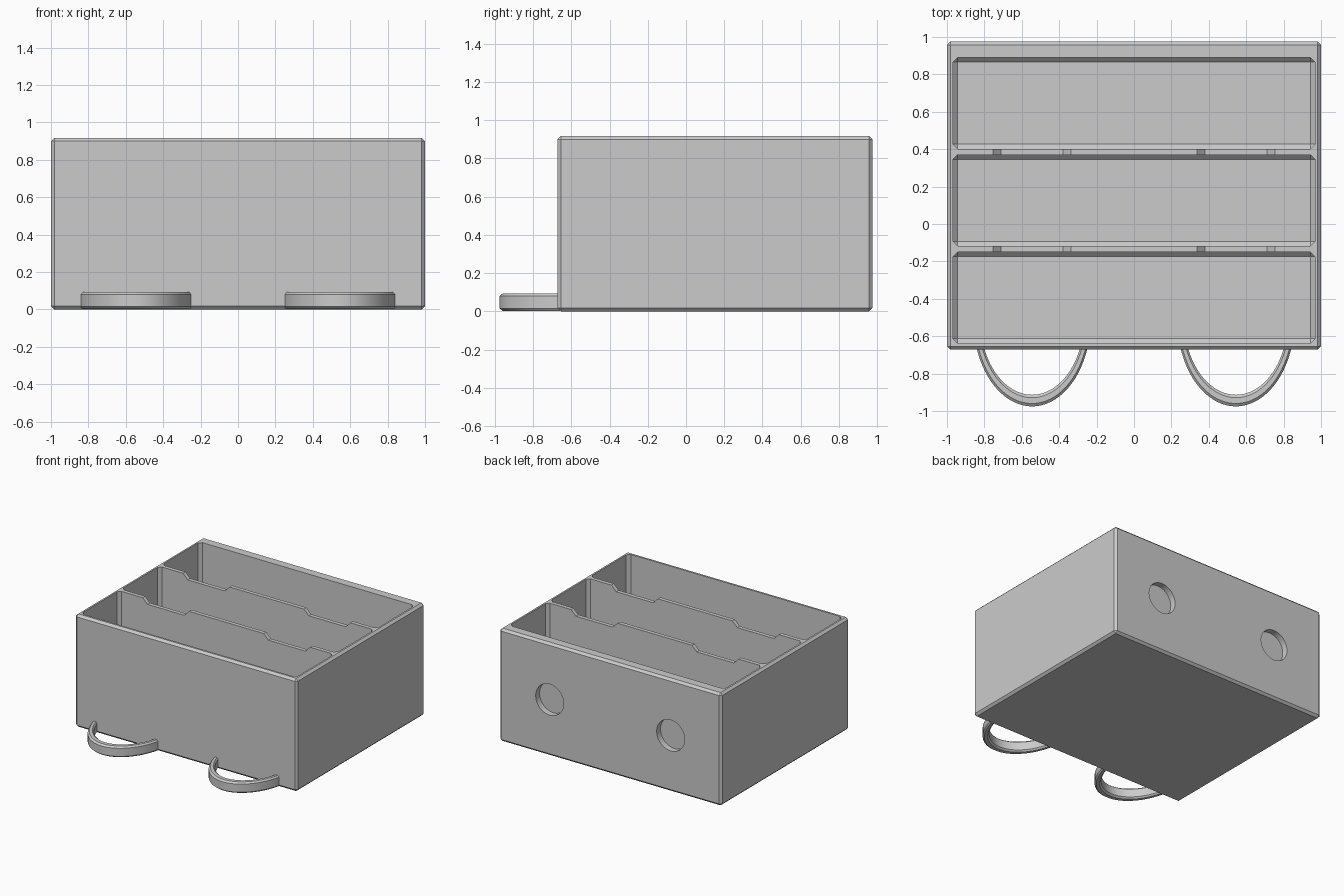
import bpy
import bmesh
import math

cube = bpy.data.objects.get("Cube")
if cube:
    bpy.data.objects.remove(cube, do_unlink=True)

grey = bpy.data.materials.new("light grey plastic")
GREY = (0.6, 0.6, 0.6, 1)
grey.use_nodes = True
grey.diffuse_color = GREY
grey.node_tree.nodes["Principled BSDF"].inputs["Base Color"].default_value = GREY

TOP, FRONT, BACK = 0.918, -0.672, 0.976
WALL, POCKET, FLOOR = 0.032, 0.488, 0.036


def finish(name, bm):
    bmesh.ops.recalc_face_normals(bm, faces=bm.faces)
    mesh = bpy.data.meshes.new(name)
    bm.to_mesh(mesh)
    bm.free()
    obj = bpy.data.objects.new(name, mesh)
    mesh.materials.append(grey)
    bpy.context.collection.objects.link(obj)
    return obj


def select(obj):
    bpy.ops.object.select_all(action="DESELECT")
    obj.select_set(True)
    bpy.context.view_layer.objects.active = obj


def open_box(name, half_x, y0, y1, z0, z1, chamfer):
    """Box with every edge chamfered except those around its top."""
    bm = bmesh.new()
    bmesh.ops.create_cube(bm, size=1)
    for v in bm.verts:
        v.co.x *= 2 * half_x
        v.co.y = y1 if v.co.y > 0 else y0
        v.co.z = z1 if v.co.z > 0 else z0
    edges = [e for e in bm.edges if min(v.co.z for v in e.verts) < z1]
    bmesh.ops.bevel(bm, geom=edges, offset=chamfer, segments=1,
                    affect="EDGES", profile=0.5)
    return finish(name, bm)


def prism(name, profile, y0, y1):
    """Extrude an (x, z) outline along y."""
    bm = bmesh.new()
    face = bm.faces.new([bm.verts.new((x, y0, z)) for x, z in profile])
    result = bmesh.ops.extrude_face_region(bm, geom=[face])
    for v in result["geom"]:
        if isinstance(v, bmesh.types.BMVert):
            v.co.y = y1
    return finish(name, bm)


def cut(target, cutter):
    cutter.hide_render = True
    mod = target.modifiers.new("cut", "BOOLEAN")
    mod.operation, mod.solver, mod.object = "DIFFERENCE", "EXACT", cutter
    select(target)
    bpy.ops.object.modifier_apply(modifier=mod.name)
    bpy.data.objects.remove(cutter, do_unlink=True)


# Tray body with three compartments
tray = open_box("tray", 1, FRONT, BACK, 0, TOP, 0.018)
for i in range(3):
    y = FRONT + 0.034 + i * (POCKET + WALL)
    cut(tray, open_box("pocket_cutter", 1 - WALL, y, y + POCKET, FLOOR, TOP + 0.1, 0.025))

for side in (-1, 1):
    # Sloped finger notches in both dividers
    middle, low, rise = 0.545 * side, 0.166, 0.043
    outline = [(middle - low, TOP - rise), (middle + low, TOP - rise),
               (middle + low + 2 * rise, TOP + rise),
               (middle - low - 2 * rise, TOP + rise)]
    cut(tray, prism("notch_cutter", outline, -0.3, 0.6))
    # Blind round recess in the thick back wall
    circle = [(middle + 0.126 * math.cos(math.tau * k / 64),
               TOP / 2 + 0.126 * math.sin(math.tau * k / 64)) for k in range(64)]
    cut(tray, prism("recess_cutter", circle, BACK - 0.05, BACK + 0.1))


# Curved loops standing out from the front wall
def loop(name, cx, steps=48):
    outer, inner = (0.315, 0.47), (0.278, 0.408)
    cy, reach, z0, z1, c = -0.505, 0.155, 0.003, 0.093, 0.012

    def arc(radii, f):
        start = math.asin(reach / radii[1])
        a = start + f * (math.pi - 2 * start)
        return cx + radii[0] * math.cos(a), cy - radii[1] * math.sin(a)

    # Chamfered section: blend from inner to outer curve, and height
    section = [(0.25, z0), (0.75, z0), (1, z0 + c), (1, z1 - c),
               (0.75, z1), (0.25, z1), (0, z1 - c), (0, z0 + c)]
    bm = bmesh.new()
    rings = []
    for s in range(steps + 1):
        (xo, yo), (xi, yi) = arc(outer, s / steps), arc(inner, s / steps)
        rings.append([bm.verts.new((xi + (xo - xi) * w, yi + (yo - yi) * w, z))
                      for w, z in section])
    n = len(section)
    for a, b in zip(rings, rings[1:]):
        for k in range(n):
            bm.faces.new((a[k], a[(k + 1) % n], b[(k + 1) % n], b[k]))
    bm.faces.new(rings[0])
    bm.faces.new(rings[-1])
    return finish(name, bm)


parts = [tray, loop("left_front_loop", 0.545), loop("right_front_loop", -0.545)]
for part in parts:
    select(part)
    bpy.ops.object.shade_smooth_by_angle(angle=math.radians(30))
